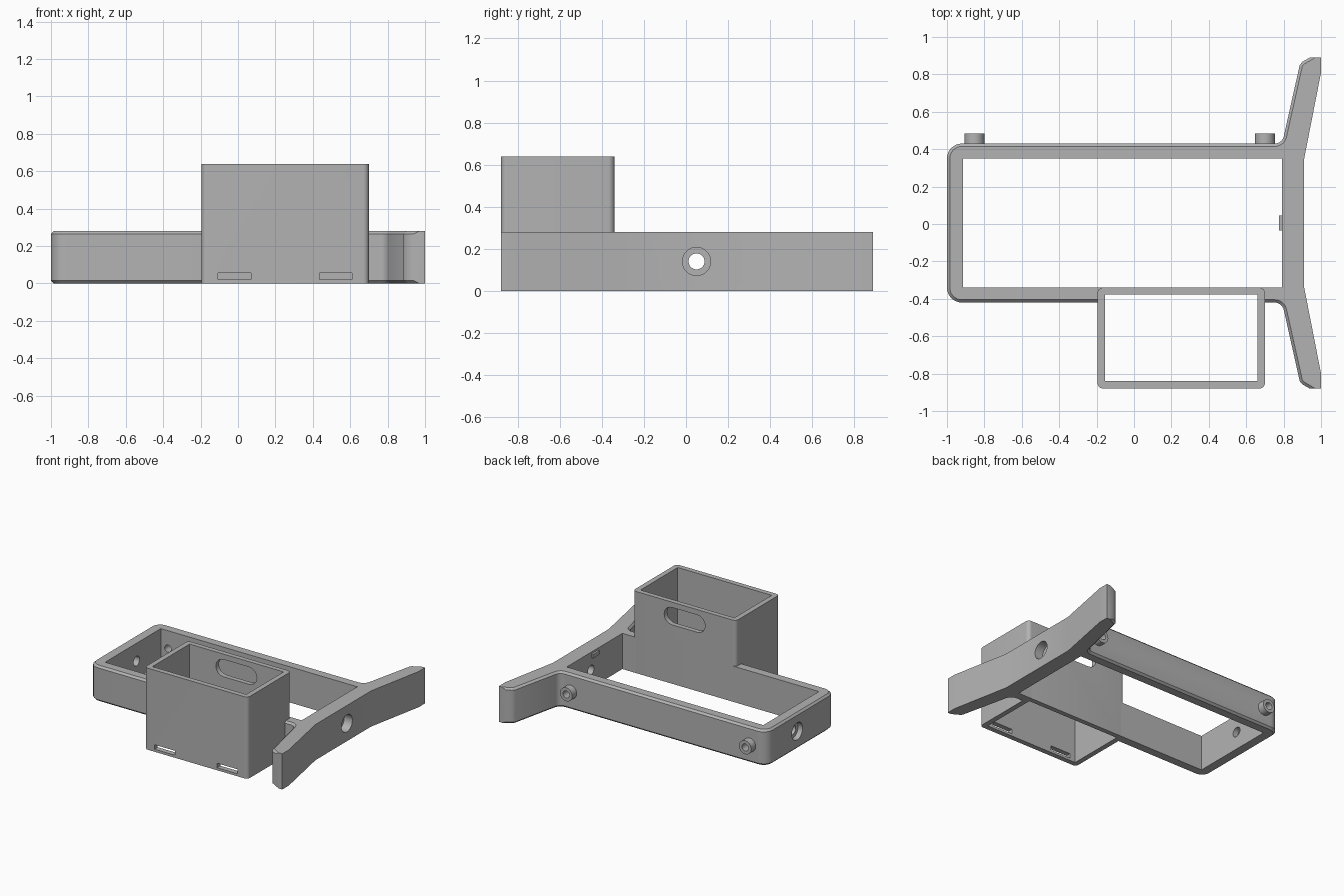
import bpy, bmesh
from math import cos, sin, pi, radians
from mathutils import Matrix, Vector

if "Cube" in bpy.data.objects:
    bpy.data.objects.remove(bpy.data.objects["Cube"])

grey = bpy.data.materials.new("plain grey plastic")
grey.use_nodes = True
grey.diffuse_color = (0.45, 0.45, 0.45, 1)
grey.node_tree.nodes["Principled BSDF"].inputs["Base Color"].default_value = (0.45, 0.45, 0.45, 1)

MID_Y = 0.005      # mirror line of the frame
RIM = 0.28         # frame height
HOLE_Z = 0.14


def make(name, bm):
    bmesh.ops.recalc_face_normals(bm, faces=bm.faces)
    mesh = bpy.data.meshes.new(name)
    bm.to_mesh(mesh)
    bm.free()
    mesh.materials.append(grey)
    obj = bpy.data.objects.new(name, mesh)
    bpy.context.collection.objects.link(obj)
    return obj


def extrude(name, points, z0, z1, chamfer=0, keep_sharp=None):
    """Prism from a plan outline, with optional chamfer on its rims."""
    bm = bmesh.new()
    base = bm.faces.new([bm.verts.new((x, y, z0)) for x, y in points])
    top = bmesh.ops.extrude_face_region(bm, geom=[base])["geom"]
    bmesh.ops.translate(bm, vec=(0, 0, z1 - z0),
                        verts=[g for g in top if isinstance(g, bmesh.types.BMVert)])
    if chamfer:
        edges = [e for e in bm.edges if abs(e.verts[0].co.z - e.verts[1].co.z) < 1e-5
                 and not all(keep_sharp(v.co) for v in e.verts)]
        bmesh.ops.bevel(bm, geom=edges, offset=chamfer, segments=1, affect='EDGES')
    return make(name, bm)


def block(name, x0, x1, y0, y1, z0, z1):
    return extrude(name, [(x0, y0), (x1, y0), (x1, y1), (x0, y1)], z0, z1)


def arc(cx, cy, r, a0, a1, n=8):
    angles = [radians(a0 + (a1 - a0) * i / n) for i in range(n + 1)]
    return [(cx + r * cos(a), cy + r * sin(a)) for a in angles]


def rod(name, axis, start, end, radius):
    """Round bar between two points along the x or y axis."""
    bm = bmesh.new()
    a, b = Vector(start), Vector(end)
    turn = Matrix.Rotation(pi / 2, 4, 'Y' if axis == 'x' else 'X')
    bmesh.ops.create_cone(bm, cap_ends=True, segments=40, radius1=radius, radius2=radius,
                          depth=(b - a).length, matrix=Matrix.Translation((a + b) / 2) @ turn)
    return make(name, bm)


def combine(obj, tools, operation='DIFFERENCE'):
    for tool in tools:
        tool.hide_render = True
        mod = obj.modifiers.new("combine", 'BOOLEAN')
        mod.operation, mod.solver, mod.object = operation, 'EXACT', tool
    graph = bpy.context.evaluated_depsgraph_get()
    mesh = bpy.data.meshes.new_from_object(obj.evaluated_get(graph))
    obj.modifiers.clear()
    obj.data = mesh
    for tool in tools:
        bpy.data.objects.remove(tool)


def box_outline(r):
    x0, x1, y0, y1 = -0.195, 0.70, -0.88, -0.34
    return (arc(x0 + r, y0 + r, r, 180, 270) + arc(x1 - r, y0 + r, r, 270, 360)
            + arc(x1 - r, y1 - r, r, 0, 90) + arc(x0 + r, y1 - r, r, 90, 180))


# Frame with flared end wings, as one mirrored plan outline
half = [(0.91, 0.345), (1.0, 0.805), (1.0, 0.885), (0.94, 0.885), (0.90, 0.862), (0.886, 0.845)]
half += arc(0.752, 0.475, 0.05, -13, -90) + arc(-0.92, 0.345, 0.08, 90, 180)
outline = [(x, MID_Y + y) for x, y in half] + [(x, MID_Y - y) for x, y in reversed(half)]


def on_mount_face(co):
    return co.x > 0.905


frame = extrude("frame", outline, 0, RIM, 0.015, on_mount_face)

# Screw bosses on the back wall
SCREWS = (-0.853, 0.70)
combine(frame, [rod("boss", 'y', (x, 0.40, HOLE_Z), (x, 0.485, HOLE_Z), 0.053) for x in SCREWS], 'UNION')

# Frame opening, room for the box, and all screw holes
cutters = [block("opening", -0.915, 0.79, -0.34, 0.35, -0.1, 0.5),
           extrude("box_space", box_outline(0.03), -0.1, 0.8),
           rod("left_hole", 'x', (-1.1, 0.05, HOLE_Z), (-0.8, 0.05, HOLE_Z), 0.038),
           rod("right_hole", 'x', (0.7, 0.05, HOLE_Z), (1.1, 0.05, HOLE_Z), 0.038),
           rod("left_recess", 'x', (-1.1, 0.05, HOLE_Z), (-0.96, 0.05, HOLE_Z), 0.067),
           rod("right_recess", 'x', (0.84, 0.05, HOLE_Z), (1.1, 0.05, HOLE_Z), 0.067)]
cutters += [rod("screw_hole", 'y', (x, 0.3, HOLE_Z), (x, 0.6, HOLE_Z), 0.028) for x in SCREWS]
combine(frame, cutters)

# Small catch inside the wing wall
catch = block("catch", 0.775, 0.80, -0.035, 0.045, 0.235, 0.265)

# Open box with a rear cable slot and two front tie slots
box = extrude("box", box_outline(0.03), 0, 0.64)
slot = extrude("cable_slot", arc(0.11, 0, 0.068, -90, 90) + arc(-0.11, 0, 0.068, 90, 270), -0.1, 0.1)
slot.data.transform(Matrix.Translation((0.25, -0.36, 0.53)) @ Matrix.Rotation(pi / 2, 4, 'X'))
combine(box, [block("inside", -0.155, 0.66, -0.84, -0.378, -0.1, 0.8), slot,
              block("left_tie", -0.108, 0.07, -0.95, -0.8, 0.02, 0.055),
              block("right_tie", 0.435, 0.61, -0.95, -0.8, 0.02, 0.055)])

for obj in (frame, box, catch):
    bpy.ops.object.select_all(action='DESELECT')
    obj.select_set(True)
    bpy.context.view_layer.objects.active = obj
    bpy.ops.object.shade_smooth_by_angle(angle=radians(30))
